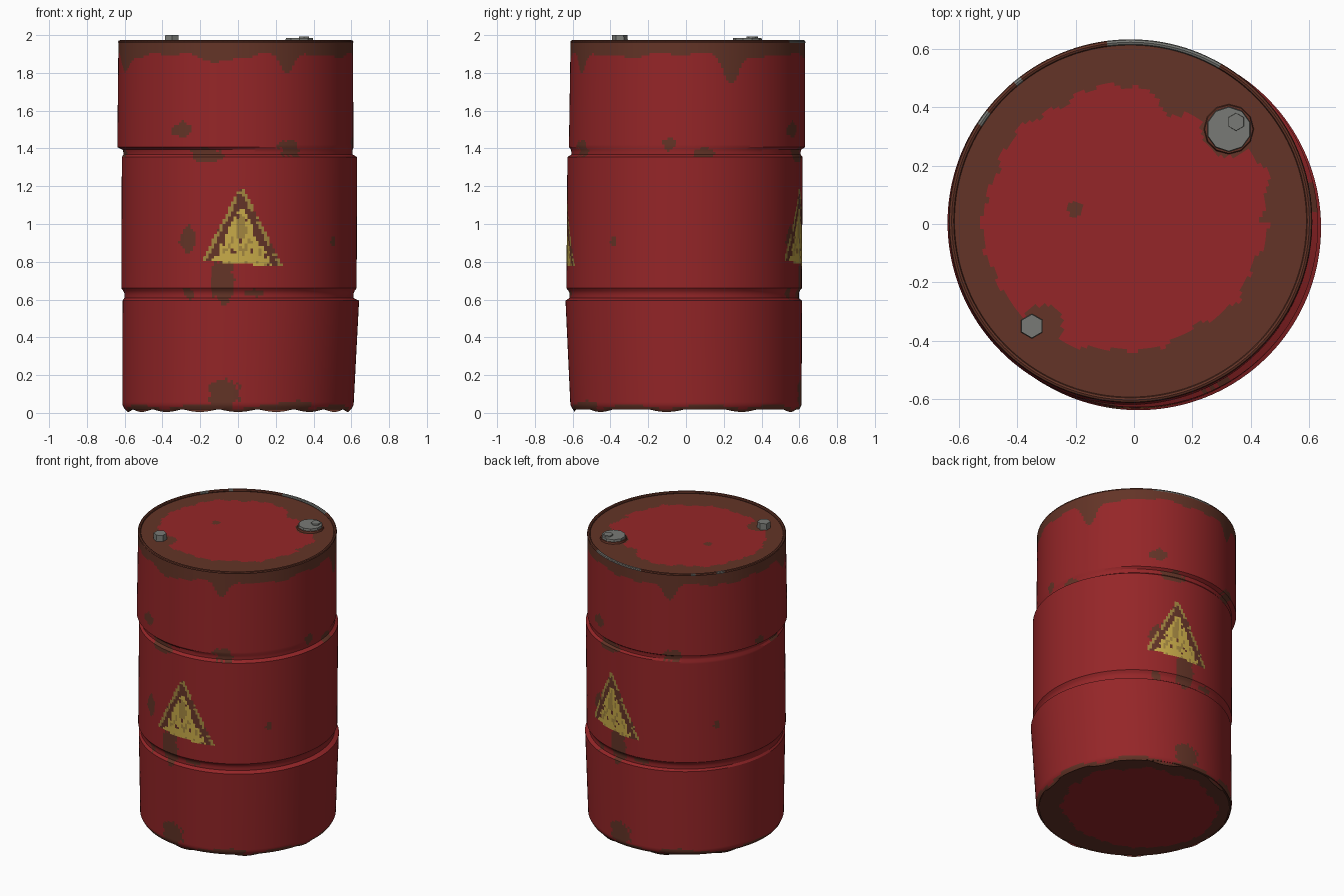
import bpy, bmesh, math
from math import sin, cos, pi, radians

if "Cube" in bpy.data.objects:
    bpy.data.objects.remove(bpy.data.objects["Cube"])

def mat(name, rgb):
    m = bpy.data.materials.new(name)
    m.diffuse_color = (*rgb, 1)
    m.use_nodes = True
    m.node_tree.nodes["Principled BSDF"].inputs["Base Color"].default_value = m.diffuse_color
    return m

MATS = [mat("red paint", (0.30, 0.019, 0.021)), mat("brown rust", (0.125, 0.034, 0.020)),
        mat("yellow paint", (0.57, 0.40, 0.065)), mat("worn yellow", (0.36, 0.235, 0.05)),
        mat("grey steel", (0.19, 0.195, 0.18))]
RED, RUST, YELLOW, WORN, STEEL = range(5)

def wob(a, b):
    """Smooth wobble, roughly -1..1."""
    return (sin(a * 3.1 + 1.3 * sin(b * 2.3)) + sin(b * 4.7 + 1.7 * sin(a * 2.9 + 1)) +
            0.7 * sin(a * 9.1 + b * 5.3)) / 2.7

def finish(bm, name, angle=30):
    me = bpy.data.meshes.new(name)
    bm.to_mesh(me)
    bm.free()
    ob = bpy.data.objects.new(name, me)
    bpy.context.collection.objects.link(ob)
    for m in MATS:
        me.materials.append(m)
    bpy.ops.object.select_all(action='DESELECT')
    bpy.context.view_layer.objects.active = ob
    ob.select_set(True)
    bpy.ops.object.shade_smooth_by_angle(angle=radians(angle))
    return ob

def grid(name, point, nu, nv, paint, flip=False):
    """Surface closed around u (angle); paint(u, v) picks the material."""
    bm = bmesh.new()
    rows = [[bm.verts.new(point(2 * pi * i / nu, j / nv)) for i in range(nu)] for j in range(nv + 1)]
    for j in range(nv):
        for i in range(nu):
            k = (i + 1) % nu
            q = [rows[j][i], rows[j][k], rows[j + 1][k], rows[j + 1][i]]
            f = bm.faces.new(q[::-1] if flip else q)
            f.material_index = paint(2 * pi * (i + .5) / nu, (j + .5) / nv)
    return finish(bm, name)

# Body profile: height, centre x, centre y, radius (slightly dented drum)
RINGS = [(0.005, 0, 0, .59), (.04, 0, 0, .612), (.595, .015, -.012, .626), (.607, .005, -.01, .607),
         (.642, .005, -.01, .607), (.655, .005, -.01, .623), (1.355, .008, -.005, .623),
         (1.367, 0, 0, .607), (1.392, 0, 0, .607), (1.405, -.014, .005, .625), (1.97, -.012, .010, .621)]
TOP, BOT = 1.97, 0.005

def body_point(a, v):
    z = BOT + (TOP - BOT) * v
    for p, q in zip(RINGS, RINGS[1:]):
        if z <= q[0] + 1e-6:
            break
    t = (z - p[0]) / (q[0] - p[0])
    x, y, r = (p[i] + (q[i] - p[i]) * t for i in (1, 2, 3))
    if v == 0:
        z += 0.015 * (1 + sin(a * 9))
    return (x + r * cos(a), y + r * sin(a), z)

def arc(a, deg):
    d = (a - radians(deg) + pi) % (2 * pi) - pi
    return d * .62

# Rust spots on one half: angle from sign, height, half width, half height
SPOTS = [(-26, .92, .045, .07), (-27, 1.50, .06, .04), (-16, 1.365, .09, .04), (27, 1.40, .06, .045),
         (-7, .10, .085, .08), (-26, .635, .03, .03), (-8, .70, .06, .13), (53, .91, .022, .03),
         (81, 1.425, .035, .035), (99, 1.38, .06, .025), (30, .04, .12, .025), (7, .635, .05, .02)]
# Rust drips below the top rim: angle, half width, length
DRIPS = [(-64, .05, .10), (22, .06, .14), (-100, .09, .03), (115, .05, .10), (200, .07, .08)]

def sign_paint(s, z):
    """Worn warning triangle; None outside it."""
    if z < .79 - .08 * s or z > 1.18:
        return None
    d = ((1.18 - z) * .52 - abs(s)) * .89
    n = wob(s * 22, z * 14)
    if d < -.012:
        return None
    if d < .008:
        return WORN if n > -.25 else RUST
    if d < .036:
        return RUST
    if d < .055:
        return YELLOW if n > -.3 else RUST
    if abs(s + .01) < .022 and .92 < z < 1.06 or n > .45:
        return WORN
    return RUST if n < -.62 else YELLOW

def body_paint(a, v):
    z = BOT + (TOP - BOT) * v
    n = wob(a * 3, z * 5)
    for c in (-89, 77):
        s = arc(a, c)
        if abs(s) < .25:
            m = sign_paint(s, z)
            if m is not None:
                return m
    edge = 1.895 + .022 * wob(a * 2, 1)
    for deg, w, length in DRIPS:
        edge -= length * math.exp(-(arc(a, deg) / w) ** 2)
    if z > edge or z < .035 + .012 * sin(a * 9):
        return RUST
    for base in (-90, 90):
        for deg, h, w, t in SPOTS:
            s = arc(a, base + deg)
            if abs(s) < .2 and (s / w) ** 2 + ((z - h) / t) ** 2 < 1 + .5 * wob(s * 25, z * 20):
                return RUST
    return RED

grid("drum_body", body_point, 264, 150, body_paint)

# Lid and base discs with a ragged rust border
def disc(name, z, radius, red_radius, flip, blobs):
    def point(a, v):
        r = radius * (1 - v) + .0005
        return (-.005 + r * cos(a), .005 + r * sin(a), z)

    def paint(a, v):
        x, y, _ = point(a, v)
        if math.hypot(x + .03, y - .02) > red_radius + .028 * wob(a * 3, 2) + .02 * sin(2 * a + 1):
            return RUST
        for bx, by, br in blobs:
            if math.hypot(x - bx, y - by) < br:
                return RUST
        return RED
    grid(name, point, 144, 48, paint, flip)

disc("lid", 1.958, .612, .47, False, [(-.31, -.34, .065), (-.2, .05, .027), (.14, .43, .06),
                                      (.23, .42, .06), (.33, .33, .10)])
disc("drum_base", .022, .60, .49, True, [])

# Rolled rim around the lid, worn to bare steel in places
def rim_point(a, v):
    b = 2 * pi * v
    r = .613 + .010 * cos(b)
    return (-.012 + r * cos(a), .010 + r * sin(a), 1.963 + .010 * sin(b))

def rim_paint(a, v):
    d = math.degrees(a)
    return STEEL if 60 < d < 97 or 143 < d < 148 or 128 < d < 131 else RUST

grid("lid_rim", rim_point, 144, 8, rim_paint)

# Bungs on the lid
def plug(name, x, y, r, z0, z1, sides, material):
    bm = bmesh.new()
    bmesh.ops.create_cone(bm, cap_ends=True, segments=sides, radius1=r, radius2=r * .94, depth=z1 - z0)
    bmesh.ops.translate(bm, verts=bm.verts, vec=(x, y, (z0 + z1) / 2))
    for f in bm.faces:
        f.material_index = material
    finish(bm, name)

plug("large_bung_flange", .325, .325, .088, 1.95, 1.970, 12, RUST)
plug("large_bung", .325, .325, .080, 1.95, 1.985, 10, STEEL)
plug("large_bung_knob", .35, .35, .032, 1.97, 1.993, 6, STEEL)
plug("small_bung", -.35, -.35, .043, 1.95, 2.0, 6, STEEL)
